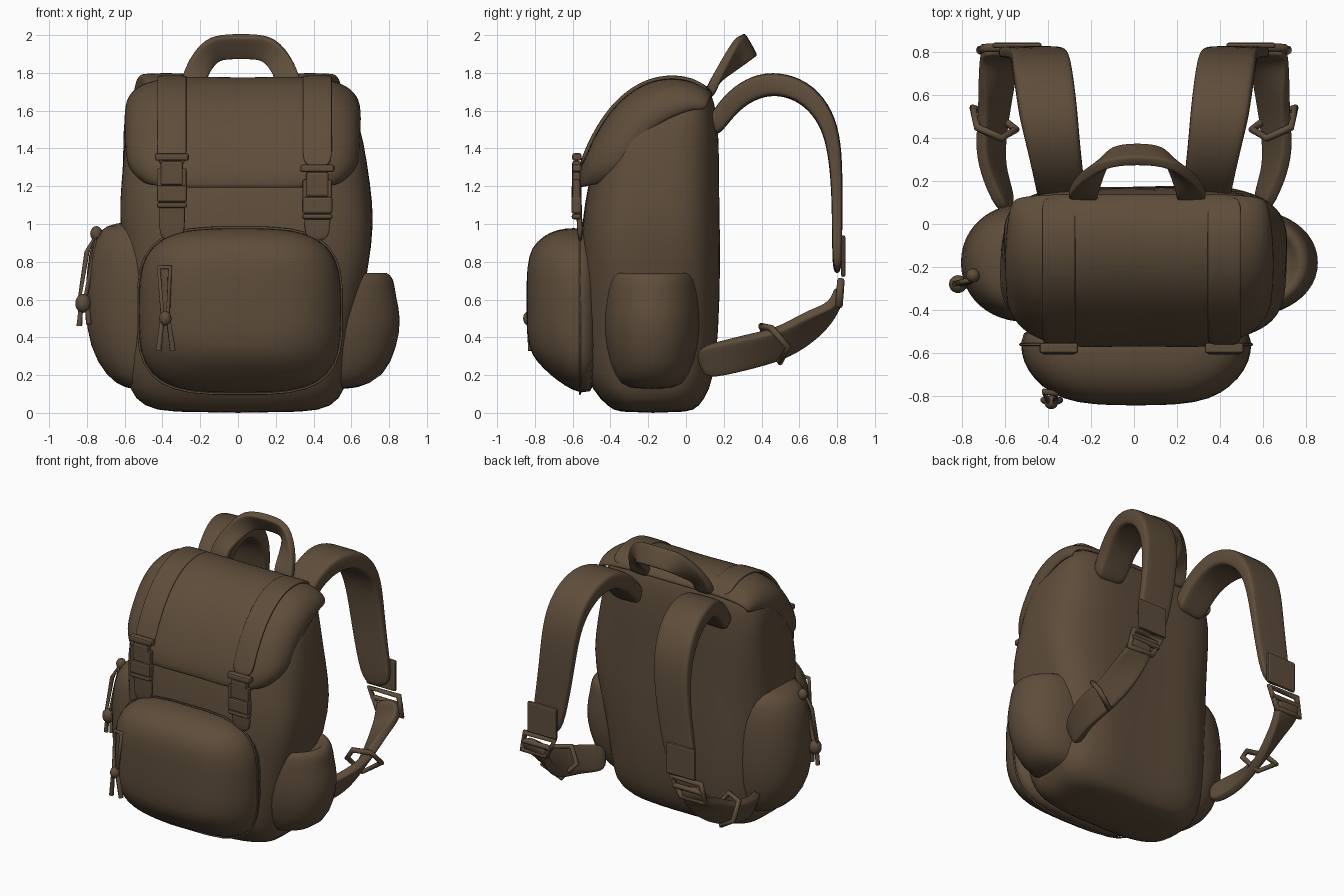
import bpy, bmesh, math
from mathutils import Vector as V

cube = bpy.data.objects.get("Cube")
if cube:
    bpy.data.objects.remove(cube, do_unlink=True)

fabric = bpy.data.materials.new("brown canvas")
fabric.use_nodes = True
BROWN = (0.112, 0.074, 0.043, 1)
fabric.diffuse_color = BROWN
bsdf = fabric.node_tree.nodes["Principled BSDF"]
bsdf.inputs["Base Color"].default_value = BROWN
bsdf.inputs["Roughness"].default_value = 0.9
X, Y, Z = V((1, 0, 0)), V((0, 1, 0)), V((0, 0, 1))


def finish(name, data):
    ob = bpy.data.objects.new(name, data)
    bpy.context.collection.objects.link(ob)
    data.materials.append(fabric)
    return ob


def mesh_object(name, bm, levels=0):
    bmesh.ops.recalc_face_normals(bm, faces=bm.faces)
    for f in bm.faces:
        f.smooth = levels > 0
    me = bpy.data.meshes.new(name)
    bm.to_mesh(me)
    bm.free()
    ob = finish(name, me)
    if levels:
        sub = ob.modifiers.new("Soft", 'SUBSURF')
        sub.levels = sub.render_levels = levels
    return ob


def ring(c, u, v, power=2.5, n=24):
    """Superellipse around c with half axes u and v."""
    pts = []
    for i in range(n):
        t = math.tau * (i + 0.5) / n
        co, si = math.cos(t), math.sin(t)
        pts.append(V(c) + u * math.copysign(abs(co) ** (2 / power), co)
                   + v * math.copysign(abs(si) ** (2 / power), si))
    return pts


def loft(name, rings, levels=1):
    bm = bmesh.new()
    loops = [[bm.verts.new(p) for p in r] for r in rings]
    n = len(loops[0])
    for a, b in zip(loops, loops[1:]):
        for i in range(n):
            bm.faces.new((a[i], a[(i + 1) % n], b[(i + 1) % n], b[i]))
    bm.faces.new(loops[0])
    bm.faces.new(loops[-1])
    return mesh_object(name, bm, levels)


def band(name, pts, widths, thick, levels=2):
    """Flat strap along pts; widths and thick hold one value or one per point."""
    pts = [V(p) for p in pts]
    rings = []
    for i, p in enumerate(pts):
        w = V(widths[i] if isinstance(widths, list) else widths)
        t = (pts[min(i + 1, len(pts) - 1)] - pts[max(i - 1, 0)]).normalized()
        w = w - t * w.dot(t)
        th = thick[i] if isinstance(thick, list) else thick
        rings.append(ring(p, w, t.cross(w).normalized() * th / 2, 6, 12))
    return loft(name, rings, levels)


def cord(name, pts, r, cyclic=False):
    cu = bpy.data.curves.new(name, 'CURVE')
    cu.dimensions = '3D'
    cu.bevel_depth, cu.bevel_resolution = r, 2
    cu.use_fill_caps = True
    sp = cu.splines.new('POLY')
    sp.points.add(len(pts) - 1)
    for q, p in zip(sp.points, pts):
        q.co = (*p, 1)
    sp.use_cyclic_u = cyclic
    return finish(name, cu)


def box(name, c, size, bevel=0.012):
    bm = bmesh.new()
    bmesh.ops.create_cube(bm, size=1)
    for v in bm.verts:
        v.co = V(c) + V(a * b for a, b in zip(v.co, size))
    ob = mesh_object(name, bm)
    mod = ob.modifiers.new("Edges", 'BEVEL')
    mod.width, mod.segments = bevel, 2
    return ob


def knot(name, c, r):
    bm = bmesh.new()
    bmesh.ops.create_icosphere(bm, subdivisions=2, radius=r)
    for v in bm.verts:
        v.co = V((v.co.x, v.co.y, v.co.z * 1.2)) + V(c)
    mesh_object(name, bm, 1)


# Main body: stacked rings (height, centre x, half width, front y, back y)
rings = []
for z, cx, hw, f, b in [(0, 0, .36, -.36, .01), (.03, 0, .5, -.41, .07), (.12, 0, .575, -.5, .14),
                        (.28, 0, .59, -.56, .175), (.6, .03, .62, -.56, .19), (.9, .055, .67, -.56, .19),
                        (1.1, .045, .67, -.54, .185), (1.35, .03, .645, -.49, .185), (1.52, .02, .625, -.41, .18),
                        (1.65, .015, .59, -.29, .16), (1.72, .01, .5, -.2, .13), (1.75, 0, .38, -.1, .08)]:
    r = ring((cx, (f + b) / 2, z), X * hw, Y * (b - f) / 2, 3.4, 40)
    for p in r:  # soft creases on the sides and a shallow spine groove
        if abs(p.x) > .4 and .1 < z < 1.7:
            p.x += .012 * math.sin(9 * p.y + 7 * z)
        if p.y > .1:
            p.y -= .025 * math.exp(-(p.x / .2) ** 2)
    rings.append(r)
loft("main_body", rings)

# Lid: a sheet following the top, with side edges folded inwards
lid_path = [(.14, 1.68, .57), (.07, 1.745, .59), (-.06, 1.77, .6), (-.2, 1.745, .605), (-.33, 1.66, .605),
            (-.43, 1.54, .6), (-.505, 1.4, .6), (-.55, 1.28, .58), (-.56, 1.19, .51)]
cross = [(-1, .22), (-1.02, .15), (-.96, .07), (-.8, .015), (-.5, -.008), (-.17, 0),
         (.17, 0), (.5, -.008), (.8, .015), (.96, .07), (1.02, .15), (1, .22)]
bm = bmesh.new()
rows = []
for i, (y, z, w) in enumerate(lid_path):
    inward = (V((0, -.05, 1.3)) - V((0, y, z))).normalized() * min(1, .4 + .25 * i)
    rows.append([bm.verts.new(V((.025 + w * u, y, z)) + inward * d) for u, d in cross])
for a, b in zip(rows, rows[1:]):
    for i in range(len(cross) - 1):
        bm.faces.new((a[i], a[i + 1], b[i + 1], b[i]))
lid = mesh_object("lid", bm, 2)
thickness = lid.modifiers.new("Cloth", 'SOLIDIFY')
thickness.thickness, thickness.offset = .03, 0
lid.modifiers.move(1, 0)

# Front pocket: rings growing forwards (y, half width, bottom, top)
rings = [ring((.01, y, (lo + hi) / 2), X * hw, Z * (hi - lo) / 2, 3.4, 32)
         for y, hw, lo, hi in [(-.45, .54, .1, .97), (-.56, .54, .1, .98), (-.64, .53, .14, .98),
                               (-.72, .48, .2, .96), (-.79, .4, .27, .91), (-.835, .28, .34, .84),
                               (-.845, .1, .5, .7)]]
loft("front_pocket", rings)
cord("front_pocket_seam", [p * 1.002 for p in rings[1]], .006, True)

# Side pockets: (height, outward reach, half depth); the left one has an open top
side_pockets = {
    "right_pocket": (-1, [(.12, .09, .16), (.19, .2, .22), (.35, .29, .27), (.55, .315, .28),
                          (.75, .305, .28), (.92, .28, .25), (1.0, .2, .2), (1.01, .08, .1)]),
    "left_pocket": (1, [(.12, .12, .14), (.19, .28, .2), (.35, .345, .25), (.5, .37, .26), (.63, .335, .25),
                        (.71, .33, .24), (.75, .29, .22), (.73, .25, .18), (.66, .22, .16)])}
for name, (s, prof) in side_pockets.items():
    loft(name, [ring((s * .5, -.18, z), X * s * a, Y * b, 2.1) for z, a, b in prof])

# Lid straps with clip buckles
for x, drop, side in ((-.35, 0, "right"), (.42, -.06, "left")):
    band(side + "_lid_strap", [(x, y - .012, z + .014) for y, z, w in lid_path[:8]], X * .078, .022)
    band(side + "_lower_strap", [(x, -.57, 1.2 + drop), (x, -.565, 1.06), (x, -.56, .9)], X * .07, .03)
    zc = 1.23 + drop
    for part, dz, w, h, d in (("clip_top_bar", .125, .18, .04, .05), ("clip_body", .04, .12, .13, .045),
                              ("clip_socket", -.07, .16, .09, .055), ("clip_bottom_bar", -.13, .16, .03, .05)):
        box(f"{side}_{part}", (x, -.58 + .1 * max(dz - .1, 0), zc + dz), (w, d, h))
    for s in (-1, 1):
        box(side + "_clip_prong", (x + s * .065, -.58, zc), (.025, .04, .13), .008)

# Carry handle: half of it, then the other half mirrored and shifted
half = [((-.24, .12, 1.67), (.075, 0, 0)), ((-.235, .15, 1.76), (.07, 0, .01)),
        ((-.205, .22, 1.84), (.06, .015, -.03)), ((-.14, .3, 1.925), (.035, .04, -.055)),
        ((-.06, .325, 1.94), (.005, .035, -.06))]
path = [p for p, w in half] + [(.03 - p[0], p[1], p[2]) for p, w in reversed(half)]
grip = [V(w) for p, w in half] + [V((-w[0], w[1], w[2])) for p, w in reversed(half)]
band("carry_handle", path, grip, .055)

# Shoulder straps, adjusters and lower webbing, mirrored
for s, side in ((-1, "right"), (1, "left")):
    band(side + "_shoulder_strap",
         [(s * x, y, z) for x, y, z in [
             (.34, .13, 1.48), (.345, .19, 1.58), (.36, .28, 1.68), (.38, .4, 1.74), (.4, .52, 1.74),
             (.415, .64, 1.69), (.43, .735, 1.58), (.44, .785, 1.43), (.46, .8, 1.2),
             (.5, .8, .95), (.545, .8, .73)]],
         [X * w for w in (.11, .115, .12, .13, .14, .14, .14, .135, .13, .125, .11)],
         [.09, .11, .12, .13, .125, .12, .1, .08, .06, .055, .05])
    box(side + "_strap_end_patch", (s * .545, .832, .83), (.23, .025, .22))
    # Rectangular slider
    cord(side + "_slider", [(s * .46, .82, .7), (s * .69, .82, .7), (s * .72, .81, .57), (s * .53, .81, .57)],
         .02, True)
    cord(side + "_slider_bar", [(s * .48, .82, .64), (s * .71, .82, .64)], .018)
    # Lower webbing twists towards the body
    band(side + "_lower_webbing",
         [(s * x, y, z) for x, y, z in [(.61, .81, .66), (.63, .795, .56), (.635, .68, .475), (.65, .52, .37),
                                        (.67, .36, .33), (.65, .22, .295), (.58, .06, .26)]],
         [V((s * .09, 0, 0)), V((s * .09, 0, .01)), V((s * .08, -.03, .06)), V((s * .06, -.03, .07)),
          V((s * .055, -.01, .085)), V((s * .04, 0, .09)), V((s * .03, 0, .09))], .065)
    cord(side + "_ring_buckle", [(s * .55, .44, .37), (s * .62, .4, .46), (s * .73, .45, .45),
                                 (s * .75, .54, .35), (s * .63, .5, .27)], .018, True)

# Drawcords with knots on the front pocket and right pocket
cord("front_pull_loop", [(-.42, -.78, .77), (-.36, -.79, .77), (-.37, -.825, .52), (-.4, -.825, .52)], .014, True)
cord("front_pull_tails", [(-.42, -.82, .33), (-.4, -.83, .5), (-.37, -.83, .5), (-.345, -.82, .33)], .016)
knot("front_pull_knot", (-.385, -.83, .5), .035)
cord("side_pull_loop", [(-.75, -.26, .95), (-.8, -.27, .85), (-.84, -.28, .6), (-.81, -.28, .6), (-.77, -.27, .8)],
     .014, True)
cord("side_pull_tails", [(-.84, -.28, .46), (-.83, -.28, .58), (-.8, -.28, .58), (-.79, -.29, .47)], .015)
knot("side_pull_knot", (-.82, -.28, .58), .045)
knot("side_pull_toggle", (-.75, -.24, .95), .035)
